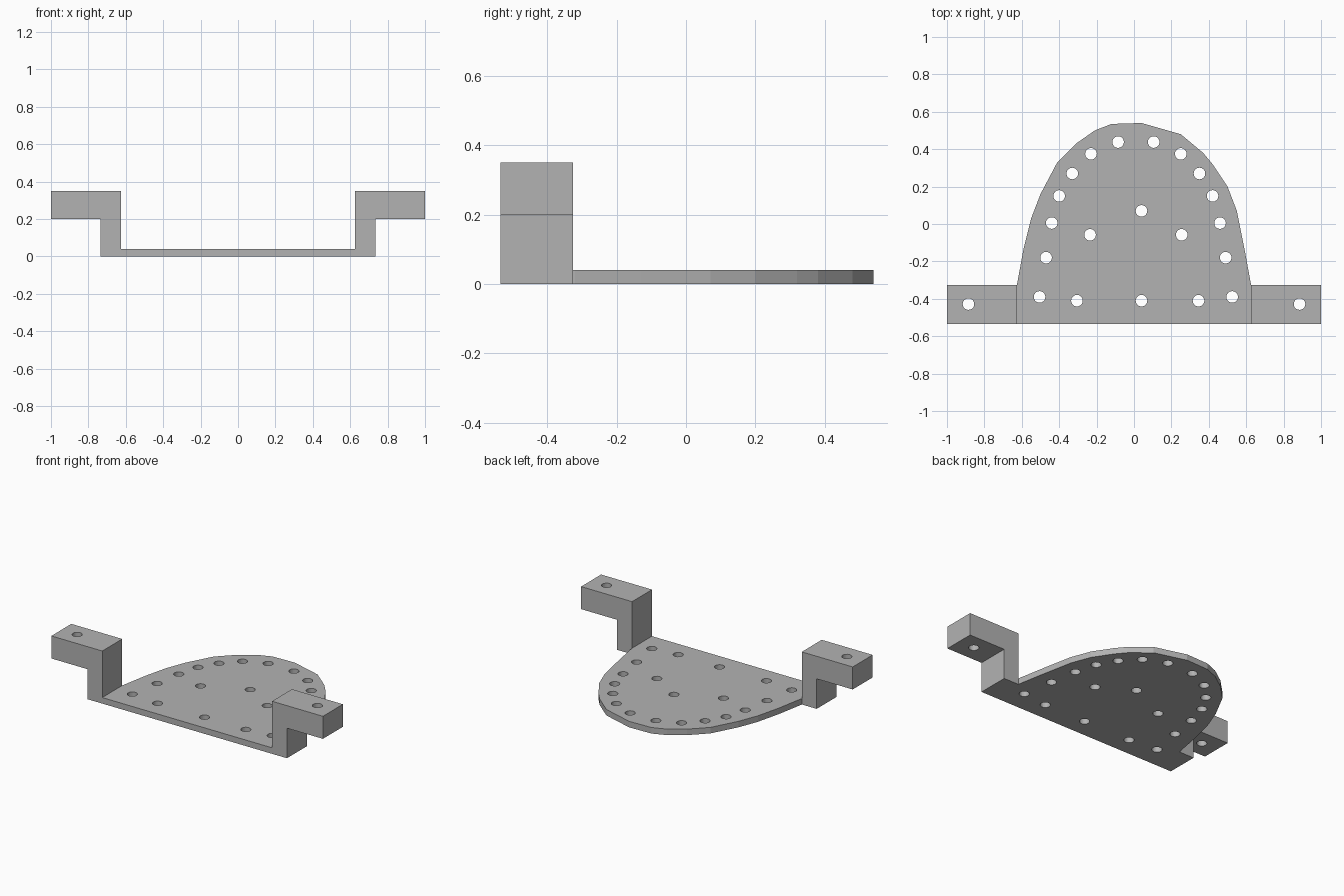
import bpy
import bmesh
from mathutils import Matrix

FRONT, BACK = -0.535, -0.325   # depth of the mounting arms
THICK = 0.04                   # plate thickness
HOLE = 0.031                   # hole radius

if "Cube" in bpy.data.objects:
    bpy.data.objects.remove(bpy.data.objects["Cube"])

grey = bpy.data.materials.new("plain grey")
grey.use_nodes = True
colour = (0.45, 0.45, 0.45, 1)
grey.diffuse_color = colour
grey.node_tree.nodes["Principled BSDF"].inputs["Base Color"].default_value = colour


def add_object(name, bm):
    bmesh.ops.recalc_face_normals(bm, faces=bm.faces)
    mesh = bpy.data.meshes.new(name)
    bm.to_mesh(mesh)
    bm.free()
    mesh.materials.append(grey)
    obj = bpy.data.objects.new(name, mesh)
    bpy.context.collection.objects.link(obj)
    return obj


def extrude_profile(name, points, offset):
    bm = bmesh.new()
    face = bm.faces.new([bm.verts.new(p) for p in points])
    result = bmesh.ops.extrude_face_region(bm, geom=[face], use_keep_orig=True)
    moved = [v for v in result["geom"] if isinstance(v, bmesh.types.BMVert)]
    bmesh.ops.translate(bm, verts=moved, vec=offset)
    return add_object(name, bm)


def drill(obj, centres):
    """Cut vertical round holes through an object."""
    bm = bmesh.new()
    for x, y in centres:
        bmesh.ops.create_cone(bm, cap_ends=True, segments=24, radius1=HOLE,
                              radius2=HOLE, depth=2,
                              matrix=Matrix.Translation((x, y, 0)))
    cutter = add_object("hole_cutter", bm)
    cutter.hide_render = True
    mod = obj.modifiers.new("holes", "BOOLEAN")
    mod.operation = "DIFFERENCE"
    mod.solver = "EXACT"
    mod.object = cutter
    bpy.context.view_layer.objects.active = obj
    bpy.ops.object.modifier_apply(modifier=mod.name)
    bpy.data.objects.remove(cutter)


# Rounded base plate, slightly uneven faceted arch
outline = [(-.625, FRONT), (.625, FRONT), (.625, -.32), (.59, -.13), (.55, .07),
           (.5, .2), (.42, .32), (.37, .38), (.25, .48), (.04, .54),
           (-.12, .535), (-.21, .5), (-.31, .43), (-.41, .33), (-.5, .16),
           (-.55, .03), (-.59, -.13), (-.625, -.32)]
plate = extrude_profile("base_plate", [(x, y, 0) for x, y in outline], (0, 0, THICK))

# Paired holes follow the rim, single ones sit in the middle and along the front
pairs = [(.515, -.39), (.48, -.18), (.45, .005), (.41, .15), (.34, .27),
         (.24, .375), (.095, .438), (.245, -.058)]
singles = [(.04, .07), (.04, -.41), (-.305, -.41), (.345, -.41)]
drill(plate, [(.01 + s * x, y) for x, y in pairs for s in (-1, 1)] + singles)

# Stepped mounting arm on each side
step = [(.625, 0), (.735, 0), (.735, .2), (1, .2), (1, .35), (.625, .35)]
for side, name in ((1, "left_mounting_arm"), (-1, "right_mounting_arm")):
    arm = extrude_profile(name, [(side * x, FRONT, z) for x, z in step],
                          (0, BACK - FRONT, 0))
    drill(arm, [(side * .885, -.428)])
